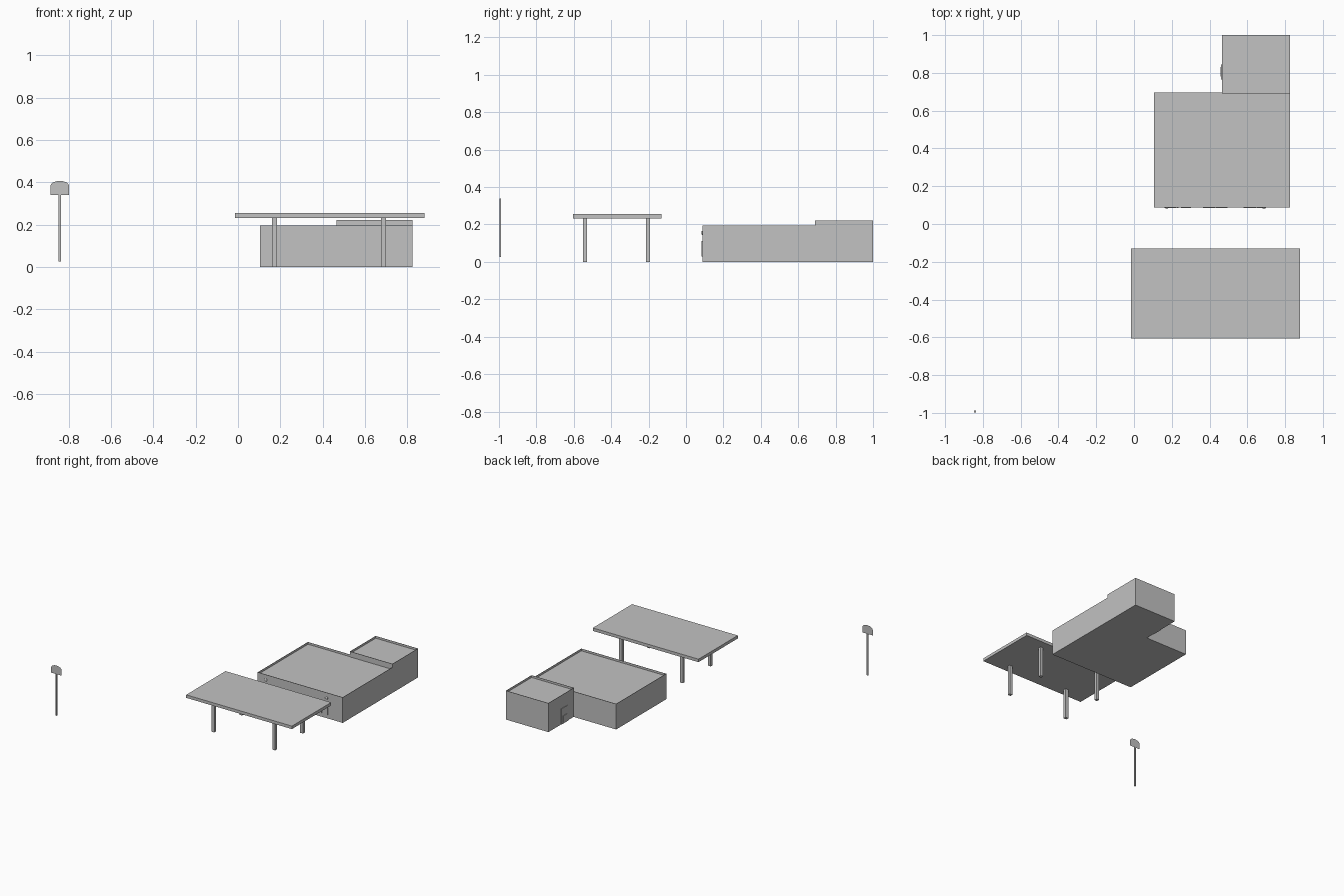
import bpy, bmesh
from math import cos, sin, pi

cube = bpy.data.objects.get("Cube")
if cube:
    bpy.data.objects.remove(cube, do_unlink=True)

grey = bpy.data.materials.new("plain grey")
grey.use_nodes = True
GREY = (0.54, 0.54, 0.54, 1)
grey.diffuse_color = GREY
grey.node_tree.nodes["Principled BSDF"].inputs["Base Color"].default_value = GREY


def finish(name, bm):
    mesh = bpy.data.meshes.new(name)
    bm.to_mesh(mesh)
    bm.free()
    mesh.materials.append(grey)
    obj = bpy.data.objects.new(name, mesh)
    bpy.context.collection.objects.link(obj)
    return obj


def box(name, x, y, z, parapet=0):
    """Box from (min, max) ranges; a parapet depth sinks the roof inside its walls."""
    bm = bmesh.new()
    bmesh.ops.create_cube(bm, size=1)
    for v in bm.verts:
        for i, (low, high) in enumerate((x, y, z)):
            v.co[i] = high if v.co[i] > 0 else low
    if parapet:
        bm.normal_update()
        roof = max(bm.faces, key=lambda f: f.calc_center_median().z)
        bmesh.ops.inset_region(bm, faces=[roof], thickness=0.003)
        rim = bmesh.ops.extrude_face_region(bm, geom=[roof])["geom"]
        for v in (e for e in rim if isinstance(e, bmesh.types.BMVert)):
            v.co.z -= parapet
        bmesh.ops.delete(bm, geom=[roof], context="FACES")
        bmesh.ops.recalc_face_normals(bm, faces=bm.faces)
    return finish(name, bm)


# Shop and its back room
box("shop", (0.105, 0.825), (0.088, 0.695), (0, 0.195), 0.016)
box("back_room", (0.465, 0.825), (0.69, 1.0), (0, 0.221), 0.016)

# Shop front panes
panes = [(0.178, 0.225), (0.25, 0.302), (0.364, 0.432), (0.434, 0.495),
         (0.58, 0.649), (0.651, 0.70)]
for i, span in enumerate(panes):
    box(f"shop_pane_{i + 1}", span, (0.084, 0.089), (0.028, 0.112))
box("pane_divider", (0.227, 0.235), (0.084, 0.089), (0.028, 0.112))

# Side door of the back room, with a lower panel
box("side_door", (0.461, 0.466), (0.765, 0.845), (0, 0.12))
box("side_door_panel", (0.458, 0.462), (0.78, 0.83), (0.01, 0.06))

# Forecourt canopy on four posts, with a round lamp on the wall behind each pair
box("canopy", (-0.015, 0.88), (-0.605, -0.13), (0.232, 0.255))
for side, x in (("right", 0.173), ("left", 0.688)):
    for end, y in (("front", -0.54), ("back", -0.203)):
        box(f"canopy_post_{end}_{side}", (x - 0.012, x + 0.012),
            (y - 0.011, y + 0.011), (0, 0.233))
    bm = bmesh.new()
    bmesh.ops.create_uvsphere(bm, u_segments=10, v_segments=6, radius=0.012)
    for v in bm.verts:
        v.co = (x + v.co.x, 0.088 + v.co.y * 0.5, 0.155 + v.co.z)
    finish(f"wall_lamp_{side}", bm)

# Roadside sign: slim pole and a flat board with an arched top
SIGN_X, SIGN_Y = -0.842, -0.993
box("sign_pole", (SIGN_X - 0.006, SIGN_X + 0.006),
    (SIGN_Y - 0.005, SIGN_Y + 0.005), (0.025, 0.34))
bm = bmesh.new()
outline = [(-0.044, 0.34), (0.044, 0.34)]
outline += [(0.044 * cos(pi * t / 8), 0.382 + 0.024 * sin(pi * t / 8)) for t in range(9)]
bm.faces.new([bm.verts.new((SIGN_X + x, SIGN_Y, z)) for x, z in outline])
finish("sign_board", bm)
